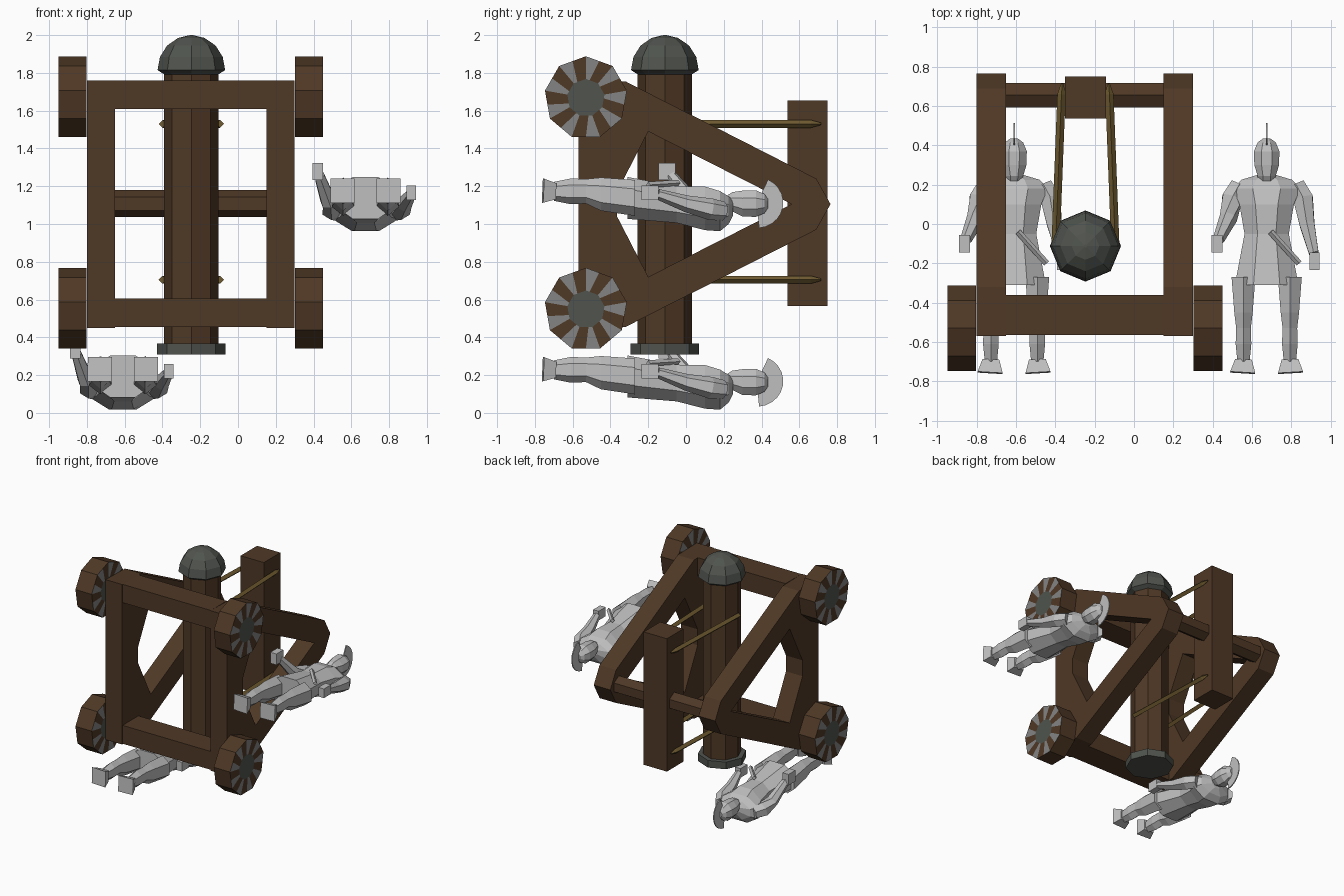
import bpy, bmesh, math
from mathutils import Vector

if "Cube" in bpy.data.objects:
    bpy.data.objects.remove(bpy.data.objects["Cube"])


def mat(name, r, g, b):
    m = bpy.data.materials.new(name)
    m.diffuse_color = (r, g, b, 1)
    m.use_nodes = True
    m.node_tree.nodes["Principled BSDF"].inputs["Base Color"].default_value = m.diffuse_color
    return m


WOOD = mat("dark wood", 0.078, 0.040, 0.019)
IRON = mat("dark iron", 0.080, 0.088, 0.076)
GREY = mat("wheel grey", 0.23, 0.23, 0.23)
ROPE = mat("rope", 0.16, 0.105, 0.030)
STONE = mat("figure grey", 0.52, 0.52, 0.52)


def finish(name, bm, *mats):
    bmesh.ops.recalc_face_normals(bm, faces=bm.faces)
    me = bpy.data.meshes.new(name)
    bm.to_mesh(me)
    bm.free()
    for m in mats:
        me.materials.append(m)
    ob = bpy.data.objects.new(name, me)
    bpy.context.collection.objects.link(ob)
    return ob


def box(name, lo, hi, m):
    bm = bmesh.new()
    bmesh.ops.create_cube(bm, size=1)
    for v in bm.verts:
        v.co = [a + (b - a) * (c + 0.5) for a, b, c in zip(lo, hi, v.co)]
    return finish(name, bm, m)


def loft(name, rings, m):
    """Skin a list of equal-length point rings and cap both ends."""
    bm = bmesh.new()
    rows = [[bm.verts.new(p) for p in ring] for ring in rings]
    n = len(rows[0])
    for a, b in zip(rows, rows[1:]):
        for i in range(n):
            j = (i + 1) % n
            bm.faces.new((a[i], a[j], b[j], b[i]))
    bm.faces.new(rows[0])
    bm.faces.new(rows[-1])
    return finish(name, bm, m)


def tube(name, path, radii, sides, m, spin=0.0):
    """Straight-sided tube along a path, rings square to the path."""
    pts = [Vector(p) for p in path]
    rings = []
    for k, p in enumerate(pts):
        d = (pts[min(k + 1, len(pts) - 1)] - pts[max(k - 1, 0)]).normalized()
        u = Vector((0, 1, 0)) if abs(d.y) < 0.8 else Vector((0, 0, 1))
        u = (u - d * u.dot(d)).normalized()
        w = d.cross(u)
        rings.append([p + radii[k] * (u * math.cos(a) + w * math.sin(a))
                      for a in (spin + math.tau * i / sides for i in range(sides))])
    return loft(name, rings, m)


def prism(name, pts, x0, x1, m):
    return loft(name, [[(x, y, z) for y, z in pts] for x in (x0, x1)], m)


# ---- triangular side frames with an open middle
OUTER = [(-.57, .45), (-.32, .455), (.69, .97), (.765, 1.105), (.69, 1.24), (-.32, 1.755), (-.57, 1.76)]
INNER = [(-.365, 1.04), (-.2, .72), (.5, 1.075), (.56, 1.105), (.5, 1.135), (-.2, 1.49), (-.365, 1.17)]


def side_frame(name, x0, x1):
    bm = bmesh.new()
    loops = [[bm.verts.new((x, y, z)) for y, z in pts]
             for x, pts in ((x0, OUTER), (x1, OUTER), (x1, INNER), (x0, INNER))]
    n = len(OUTER)
    for k in range(4):
        a, b = loops[k], loops[(k + 1) % 4]
        for i in range(n):
            j = (i + 1) % n
            bm.faces.new((a[i], a[j], b[j], b[i]))
    return finish(name, bm, WOOD)


side_frame("left_side_frame", -.80, -.65)
side_frame("right_side_frame", .15, .30)

# ---- cross beams, ridge bar and hanging post
box("lower_cross_beam", (-.65, -.565, .455), (.15, -.36, .605), WOOD)
box("upper_cross_beam", (-.65, -.565, 1.61), (.15, -.36, 1.76), WOOD)
tube("ridge_bar", [(-.66, .655, 1.108), (.16, .655, 1.108)], [.072] * 2, 6, WOOD, math.pi / 6)
box("hanging_post", (-.352, .537, .565), (-.142, .75, 1.653), WOOD)

# ---- ram log with iron head and end cap
CX, CY = -.247, -.112
tube("ram_log", [(CX, CY, .34), (CX, CY, 1.83)], [.144] * 2, 8, WOOD)
tube("ram_end_cap", [(CX, CY, .31), (CX, CY, .368)], [.181] * 2, 8, IRON)
dome = [(1.79, .14), (1.815, .179), (1.885, .166), (1.945, .128), (1.985, .07), (2.0, .008)]
tube("ram_head", [(CX, CY, z) for z, r in dome], [r for z, r in dome], 8, IRON)

# ---- ropes from log to post
for z in (.705, 1.53):
    for s in (-1, 1):
        tube("rope", [(CX + s * .152, CY, z), (CX + s * .122, .66, z), (CX + s * .118, .715, z)],
             [.021, .021, .006], 4, ROPE)


# ---- nine-sided wheels with grey wedges and an iron hub
def wheel(name, x0, x1, cz, cy=-.53, r=.22, hub=.1):
    bm = bmesh.new()

    def ring(x, rad, frac):
        out = []
        for k in range(9):
            a, b = (Vector((0, math.sin(t), math.cos(t))) * rad
                    for t in (math.tau * k / 9, math.tau * (k + 1) / 9))
            for p in (a, a.lerp(b, frac)):
                out.append(bm.verts.new((x, cy + p.y, cz + p.z)))
        return out

    h0, r0, r1, h1 = ring(x0, hub, .3), ring(x0, r, .5), ring(x1, r, .5), ring(x1, hub, .3)
    for a, b, flat in ((h0, r0, True), (r0, r1, False), (r1, h1, True)):
        for i in range(18):
            j = (i + 1) % 18
            f = bm.faces.new((a[i], a[j], b[j], b[i]))
            f.material_index = 1 if flat and i % 2 == 0 else 0
    for h in (h0, h1):
        bm.faces.new(h).material_index = 2
    finish(name, bm, WOOD, GREY, IRON)


for z in (.548, 1.668):
    wheel("left_wheel", -.95, -.803, z)
    wheel("right_wheel", .303, .45, z)


# ---- helmeted figures, lying with heads toward +y
def figure(ox, oz):
    def P(x, y, z):
        return (ox + x, y, oz + z)

    def body(name, secs, cx=0, sides=8):
        loft(name, [[P(cx + rx * math.cos(a), y, cz + rz * math.sin(a))
                     for a in (math.tau * (i + .5) / sides for i in range(sides))]
                    for y, cz, rx, rz in secs], STONE)

    body("figure_torso", [(-.31, .03, .175, .12), (-.05, -.005, .122, .105), (.10, -.025, .15, .125),
                          (.18, -.04, .185, .115), (.225, -.035, .14, .08), (.25, -.02, .05, .045)])
    body("figure_head", [(.20, -.01, .045, .045), (.245, .01, .05, .055), (.30, 0, .068, .074),
                         (.37, 0, .07, .076), (.415, 0, .05, .055), (.435, 0, .02, .025)])
    for s in (-1, 1):
        body("figure_leg", [(-.27, .03, .07, .095), (-.45, .05, .054, .088), (-.53, .065, .043, .065),
                            (-.61, .065, .046, .068), (-.70, .065, .036, .05)], s * .118, 6)
        tube("figure_foot", [P(s * .118, -.69, .065), P(s * .122, -.757, .068)], [.06, .09], 4, STONE, math.pi / 4)
    # arms, the left one reaching forward
    tube("left_arm", [P(-.14, .20, -.04), P(-.175, .13, -.03), P(-.195, .03, .01), P(-.245, -.08, .15)],
         [.05, .06, .046, .03], 6, STONE)
    box("left_hand", P(-.28, -.145, .125), P(-.225, -.055, .215), STONE)
    tube("right_arm", [P(.15, .20, -.04), P(.185, .13, -.03), P(.205, 0, 0), P(.24, -.15, .05)],
         [.05, .058, .044, .028], 6, STONE)
    box("right_hand", P(.218, -.235, .02), P(.268, -.145, .095), STONE)
    # dagger at the belt
    tube("dagger", [P(.02, -.04, .11), P(.165, -.20, .10)], [.016, .016], 4, STONE)
    # helmet crest, a thin fan
    arc = [(.375 + .14 * math.cos(a), oz + .005 + .135 * math.sin(a))
           for a in (math.radians(-85 + 15 * i) for i in range(11))]
    prism("helmet_crest", arc + [(.40, oz + .055), (.425, oz), (.38, oz - .06)], ox - .004, ox + .004, STONE)


figure(.675, 1.108)
figure(-.61, .163)
